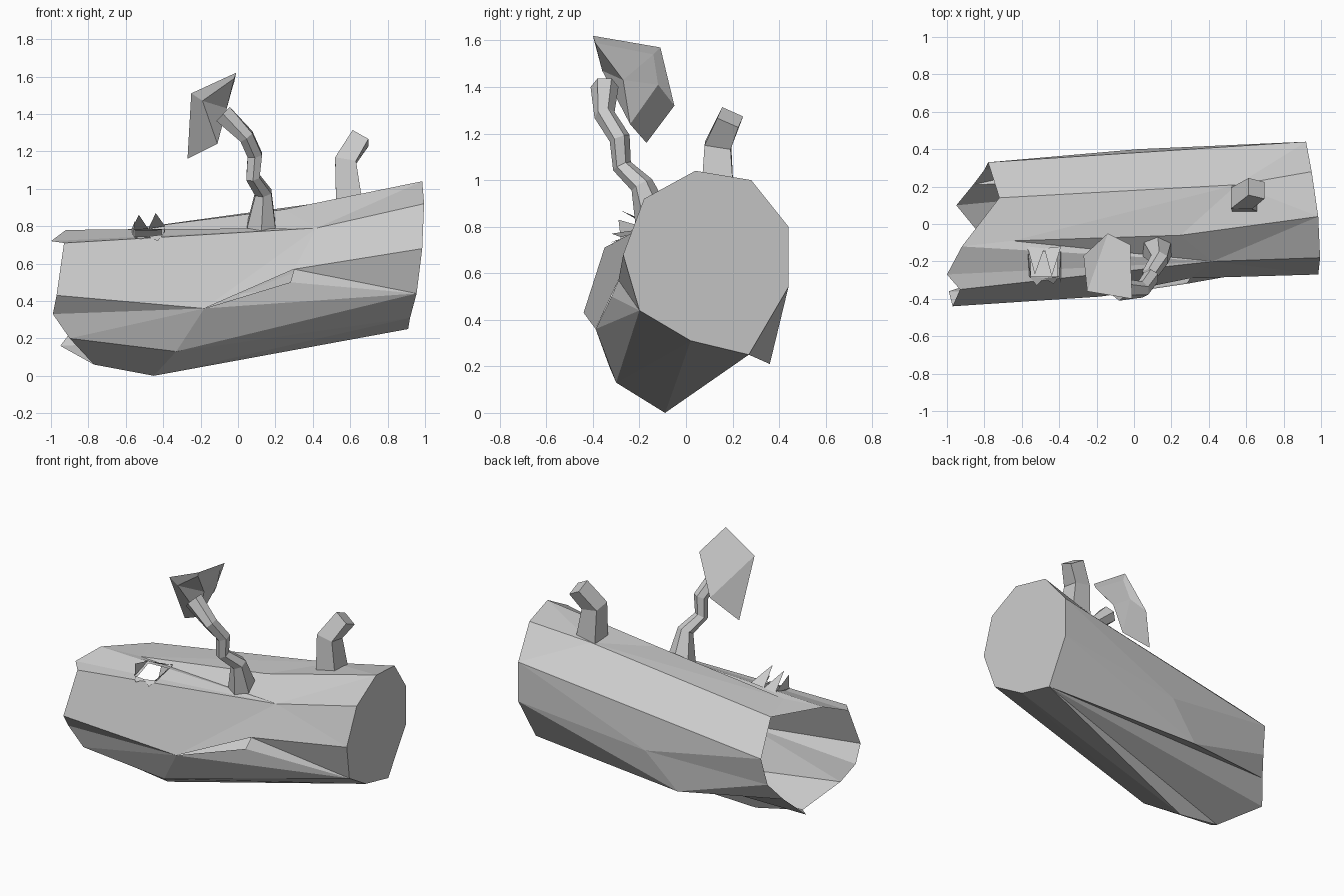
import bpy, bmesh, math
from mathutils import Vector

if "Cube" in bpy.data.objects:
    bpy.data.objects.remove(bpy.data.objects["Cube"])


def finish(bm, name):
    bmesh.ops.remove_doubles(bm, verts=bm.verts, dist=0.0005)
    bmesh.ops.recalc_face_normals(bm, faces=bm.faces)
    me = bpy.data.meshes.new(name)
    bm.to_mesh(me)
    bm.free()
    ob = bpy.data.objects.new(name, me)
    bpy.context.collection.objects.link(ob)
    return ob


def poly(bm, *pts):
    return bm.faces.new([bm.verts.new(p) for p in pts])


def strip(bm, a, b):
    """Zip two grain lines together with triangles, right end to left end."""
    i = j = 0
    while i < len(a) - 1 or j < len(b) - 1:
        step_a = j == len(b) - 1 or (i < len(a) - 1 and a[i + 1][0] >= b[j + 1][0])
        c = a[i + 1] if step_a else b[j + 1]
        if len({a[i], b[j], c}) == 3:
            poly(bm, a[i], b[j], c)
        if step_a:
            i += 1
        else:
            j += 1


def tube(name, path, radii, sides):
    """Faceted tapered branch along a path."""
    bm = bmesh.new()
    pts = [Vector(p) for p in path]
    rings = []
    for k, p in enumerate(pts):
        d = (pts[min(k + 1, len(pts) - 1)] - pts[max(k - 1, 0)]).normalized()
        u = Vector((1, 0, 0)) - d * d.x
        u.normalize()
        w = d.cross(u)
        rings.append([bm.verts.new(p + radii[k] * (u * math.cos(t) + w * math.sin(t)))
                      for t in [math.tau * (s + 0.5) / sides for s in range(sides)]])
    for r, q in zip(rings, rings[1:]):
        for s in range(sides):
            n = (s + 1) % sides
            bm.faces.new((r[s], r[n], q[n], q[s]))
    bm.faces.new(rings[-1])
    return finish(bm, name)


# Log: grain lines running from the cut right end to the hollow left end
ridge = [(.985, .04, 1.04), (.25, -.06, .89), (-.65, -.09, .775), (-.92, -.12, .78)]
top_tip = [(.995, -.18, .92), (.42, -.20, .79), (-1, -.27, .72)]
front_top = [(.995, -.18, .92), (.42, -.20, .79), (-.93, -.35, .71)]
crack_top = [(.985, -.27, .68), (.30, -.29, .57), (-.18, -.388, .36), (-.97, -.44, .43)]
crack_low = [(.985, -.27, .68), (.30, -.29, .57), (.28, -.32, .50), (-.18, -.388, .36), (-.99, -.36, .33)]
front_low = [(.955, -.20, .44), (-.33, -.30, .13), (-.90, -.33, .20)]
keel = [(.92, .02, .31), (-.45, -.09, 0), (-.77, -.12, .06)]
belly = [(.91, .27, .25), (-.95, .10, .16)]
back_low = [(.92, .44, .54), (-.19, .36, .21), (-.86, .21, .28)]
back_mid = [(.92, .44, .80), (.02, .40, .44), (-.80, .29, .39)]
back_high = [(.92, .44, .80), (-.78, .33, .57)]
back_top = [(.95, .28, 1.0), (.55, .21, .94), (-.72, .14, .76)]
around = [ridge, top_tip, front_top, crack_top, crack_low, front_low, keel,
          belly, back_low, back_mid, back_high, back_top]

bm = bmesh.new()
for a, b in zip(around, around[1:] + around[:1]):
    if a is not crack_top:                      # the crack stays open
        strip(bm, a, b)
poly(bm, crack_top[2], crack_top[3], crack_low[4])
cap = list(dict.fromkeys(line[0] for line in around))
poly(bm, *cap)
bmesh.ops.remove_doubles(bm, verts=bm.verts, dist=0.0005)

# Torn hole in the top of the log
X0, X1, Y0, Y1 = -.55, -.41, -.28, -.15
for co, no in [((X0, 0, 0), (1, 0, 0)), ((X1, 0, 0), (1, 0, 0)),
               ((0, Y0, 0), (0, 1, 0)), ((0, Y1, 0), (0, 1, 0))]:
    bm.normal_update()
    top = [f for f in bm.faces if f.calc_center_median().z > .65 and abs(f.normal.z) > .4]
    geom = top + list({e for f in top for e in f.edges}) + list({v for f in top for v in f.verts})
    bmesh.ops.bisect_plane(bm, geom=geom, plane_co=co, plane_no=no, dist=0.0001)
hole = []
for f in bm.faces:
    c = f.calc_center_median()
    if X0 < c.x < X1 and Y0 < c.y < Y1 and c.z > .6:
        hole.append(f)
bmesh.ops.delete(bm, geom=hole, context='FACES')
finish(bm, "hollow_log")

# Splinters around the hole
bm = bmesh.new()
rim = [(-.57, -.12, .78), (-.48, -.13, .785), (-.39, -.12, .80),
       (-.40, -.28, .755), (-.48, -.29, .745), (-.56, -.28, .745)]
tips = [(-.53, -.27, .86), (-.44, -.28, .87), (-.39, -.32, .77),
        (-.43, -.32, .72), (-.52, -.33, .73), (-.55, -.29, .83)]
for k, tip in enumerate(tips):
    poly(bm, rim[k], rim[(k + 1) % 6], tip)
finish(bm, "hole_splinters")

# Broken branch stub
tube("branch_stub", [(.595, .135, .92), (.575, .137, 1.15), (.655, .19, 1.27)],
     [.10, .08, .07], 4)

# Bent stalk
tube("stalk", [(.125, -.13, .80), (.135, -.19, .98), (.08, -.275, 1.06), (.09, -.285, 1.18),
               (.045, -.35, 1.28), (-.08, -.35, 1.40)],
     [.088, .05, .042, .045, .045, .06], 6)

# Tilted five-sided cap on the stalk, with a shallow underside
bm = bmesh.new()
outer = [(-.01, -.40, 1.62), (-.25, -.36, 1.51), (-.27, -.17, 1.16),
         (-.14, -.05, 1.32), (-.02, -.11, 1.57)]
inner = [(-.02, -.39, 1.59), (-.19, -.36, 1.47), (-.11, -.24, 1.24),
         (-.07, -.12, 1.41), (-.03, -.14, 1.54)]
poly(bm, outer[0], outer[1], outer[3], outer[4])
poly(bm, outer[1], outer[2], outer[3])
for k in range(5):
    n = (k + 1) % 5
    poly(bm, outer[k], outer[n], inner[n], inner[k])
    poly(bm, inner[k], inner[n], (-.06, -.27, 1.43))
finish(bm, "stalk_cap")
